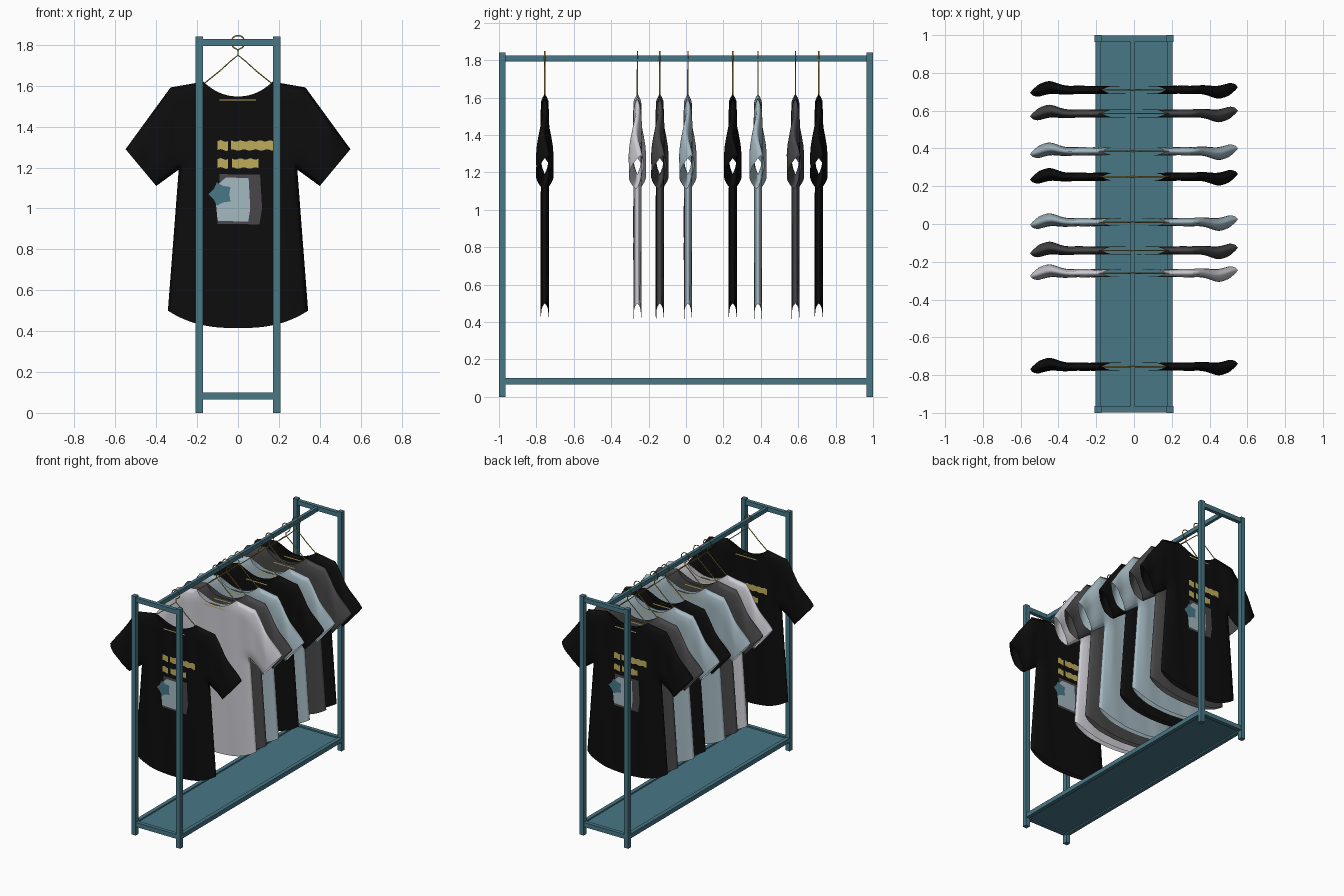
import bpy, bmesh, math
from mathutils import Vector, Matrix
from mathutils.geometry import intersect_point_line

if "Cube" in bpy.data.objects:
    bpy.data.objects.remove(bpy.data.objects["Cube"])


def make_mat(name, r, g, b):
    m = bpy.data.materials.new(name)
    m.diffuse_color = (r, g, b, 1)
    m.use_nodes = True
    m.node_tree.nodes["Principled BSDF"].inputs["Base Color"].default_value = m.diffuse_color
    return m


TEAL = make_mat("teal", 0.065, 0.185, 0.24)
BLACK = make_mat("black", 0.004, 0.004, 0.004)
WHITE = make_mat("pale grey", 0.60, 0.60, 0.65)
DARK = make_mat("dark grey", 0.065, 0.062, 0.065)
BLUE = make_mat("blue grey", 0.37, 0.48, 0.53)
GOLD = make_mat("gold", 0.52, 0.42, 0.10)


def to_object(bm, name, mats, smooth=False):
    me = bpy.data.meshes.new(name)
    for f in bm.faces:
        f.smooth = smooth
    bm.to_mesh(me)
    bm.free()
    for m in mats:
        me.materials.append(m)
    ob = bpy.data.objects.new(name, me)
    bpy.context.collection.objects.link(ob)
    return ob


def box(name, center, size, mat):
    bm = bmesh.new()
    bmesh.ops.create_cube(bm, size=1, matrix=Matrix.Translation(center) @ Matrix.Diagonal((*size, 1)))
    return to_object(bm, name, [mat])


# Rack frame
T = 0.034
for sy, end in ((-1, "front"), (1, "back")):
    for sx, side in ((-1, "left"), (1, "right")):
        box(f"{end}_{side}_post", (sx * 0.19, sy * 0.982, 0.92), (0.036, 0.036, 1.84), TEAL)
    for z, level in ((0.083, "lower"), (1.812, "upper")):
        box(f"{end}_{level}_crossbar", (0, sy * 0.982, z), (0.345, 0.03, T), TEAL)
for sx, side in ((-1, "left"), (1, "right")):
    box(f"{side}_shelf_rail", (sx * 0.19, 0, 0.083), (0.03, 1.93, T), TEAL)
box("shelf_panel", (0, 0, 0.083), (0.352, 1.936, 0.014), TEAL)
box("hanging_rail", (-0.006, 0, 1.81), (0.024, 1.936, 0.032), TEAL)

# Shirt pattern (right half; closed seams, everything else is an opening)
NECK, SHOULDER, ARMPIT = (0.17, 1.62), (0.33, 1.592), (0.29, 1.19)
CUFF_TOP, CUFF_LOW, HEM = (0.55, 1.29), (0.40, 1.11), (0.343, 0.50)
SEAMS = [(NECK, SHOULDER), (SHOULDER, CUFF_TOP), (CUFF_LOW, ARMPIT), (ARMPIT, HEM)]
SEAMS = [(Vector((*a, 0)), Vector((*b, 0))) for a, b in SEAMS]


def mix(a, b, t):
    return a[0] + (b[0] - a[0]) * t, a[1] + (b[1] - a[1]) * t


def seam_distance(x, z):
    p, best = Vector((abs(x), z, 0)), 9
    for a, b in SEAMS:
        q, t = intersect_point_line(p, a, b)
        q = a if t < 0 else b if t > 1 else q
        best = min(best, (p - q).length)
    return best


def depth(x, z):
    """y of the front cloth: puffed away from the seams, with soft folds."""
    ax = abs(x)
    sleeve = min(1, max(0, (ax - 0.3) / 0.15)) * (1 if z > 1.05 else 0)
    puff = (0.020 + 0.013 * sleeve) * min(1, seam_distance(x, z) / 0.07) ** 0.6
    puff += 0.0025 * math.sin(x * 34 + z * 3) * min(1, seam_distance(x, z) / 0.07) * min(1, ax / 0.25)
    sway = math.copysign(1, x) * 0.015 * math.cos((0.55 - ax) * math.pi / 0.12) * sleeve
    return -puff + sway


def top_z(x):
    if x < NECK[0]:
        return 1.548 + 0.072 * (x / NECK[0]) ** 2.2
    return mix(NECK, SHOULDER, (x - NECK[0]) / (SHOULDER[0] - NECK[0]))[1]


def hem_z(u):
    return 0.415 + 0.085 * abs(u) ** 2.6


ROWS_ARM, ROWS_SIDE = 12, 16
COLS = [i / 7 * 0.515 for i in range(7)] + [0.515 + i / 7 * 0.485 for i in range(8)]


def sheet(bm, grid):
    vs = [[bm.verts.new((x, depth(x, z), z)) for x, z in row] for row in grid]
    for r0, r1 in zip(vs, vs[1:]):
        for i in range(len(r0) - 1):
            bm.faces.new((r0[i], r0[i + 1], r1[i + 1], r1[i]))


def add_rotated_copy(bm):
    """The back is the front turned half a circle about the vertical."""
    geo = bmesh.ops.duplicate(bm, geom=bm.verts[:] + bm.edges[:] + bm.faces[:])["geom"]
    new = [g for g in geo if isinstance(g, bmesh.types.BMVert)]
    bmesh.ops.rotate(bm, verts=new, cent=(0, 0, 0), matrix=Matrix.Rotation(math.pi, 3, 'Z'))


def shirt(name, y, mat):
    bm = bmesh.new()
    edge = [mix(SHOULDER, ARMPIT, i / ROWS_ARM) for i in range(ROWS_ARM + 1)]
    edge += [mix(ARMPIT, HEM, i / ROWS_SIDE) for i in range(1, ROWS_SIDE + 1)]
    for s in (-1, 1):
        body = []
        for ex, ez in edge:
            f = (SHOULDER[1] - ez) / (SHOULDER[1] - HEM[1])
            body.append([(s * max(u * ex, 1e-6), top_z(u * SHOULDER[0]) * (1 - f) + hem_z(u) * f)
                         for u in COLS])
        sheet(bm, body)
        arm = []
        for i in range(ROWS_ARM + 1):
            cuff = mix(CUFF_TOP, CUFF_LOW, i / ROWS_ARM)
            pts = [mix(edge[i], cuff, j / 10) for j in range(11)]
            arm.append([(s * px, pz) for px, pz in pts])
        sheet(bm, arm)
    add_rotated_copy(bm)
    bmesh.ops.remove_doubles(bm, verts=bm.verts[:], dist=0.0005)
    bmesh.ops.recalc_face_normals(bm, faces=bm.faces[:])
    to_object(bm, name, [mat], True).location.y = y


def plate(bm, pts, lift, index):
    f = bm.faces.new([bm.verts.new((x, -0.0215 - lift, z)) for x, z in pts])
    f.material_index = index


def brush_bar(bm, x0, x1, z, h):
    n = 14
    xs = [x0 + (x1 - x0) * i / n for i in range(n + 1)]
    top = [(x, z + h * (0.85 + 0.15 * math.sin(x * 130))) for x in xs]
    low = [(x, z - h * (0.85 + 0.15 * math.cos(x * 110))) for x in xs]
    plate(bm, low + top[::-1], 0.002, 0)


def chest_print(name, y):
    bm = bmesh.new()
    for x0, x1, z in ((-0.10, -0.05, 1.308), (-0.035, 0.178, 1.308),
                      (-0.10, -0.05, 1.22), (-0.03, 0.10, 1.22)):
        brush_bar(bm, x0, x1, z, 0.026)
    # Dark block, pale block and jagged splash, layered
    plate(bm, [(-0.10, 0.925), (0.105, 0.922), (0.118, 1.0), (0.108, 1.165), (-0.09, 1.168)], 0.0015, 1)
    plate(bm, [(-0.10, 0.94), (0.05, 0.935), (0.06, 1.0), (0.052, 1.148), (-0.06, 1.152),
               (-0.115, 1.10)], 0.003, 2)
    splash = [(-0.085 + r * math.cos(a), 1.07 + r * math.sin(a)) for r, a in
              ((0.06 if i % 2 else 0.042, i * math.pi / 5) for i in range(10))]
    plate(bm, splash, 0.0045, 3)
    add_rotated_copy(bm)
    to_object(bm, name, [GOLD, DARK, BLUE, TEAL]).location.y = y


def neck_trim(name, y):
    bm = bmesh.new()
    plate(bm, [(-0.09, 1.527), (0.087, 1.527), (0.087, 1.534), (-0.09, 1.534)], 0.001, 0)
    add_rotated_copy(bm)
    to_object(bm, name, [GOLD]).location.y = y


# Wire hanger: hook and shoulder loop as bevelled curves
def hanger(name, y, flip):
    cu = bpy.data.curves.new(name, 'CURVE')
    cu.dimensions = '3D'
    cu.bevel_depth, cu.bevel_resolution = 0.0035, 1
    hook = [(0.033 * math.cos(a), 1.813 + 0.033 * math.sin(a)) for a in
            (math.radians(190 - 20 * i) for i in range(13))]
    hook += [(0.0, 1.775), (0.0, 1.75)]
    half = [(0.0, 1.75), (0.035, 1.722), (0.09, 1.672), (0.165, 1.612), (0.29, 1.55), (0.28, 1.538)]
    loop = half + [(-x, z) for x, z in half[:0:-1]]
    for pts, closed in ((hook, False), (loop, True)):
        sp = cu.splines.new('POLY')
        sp.points.add(len(pts) - 1)
        sp.use_cyclic_u = closed
        for p, (x, z) in zip(sp.points, pts):
            p.co = (x * flip, 0, z, 1)
    cu.materials.append(GOLD)
    ob = bpy.data.objects.new(name, cu)
    ob.location.y = y
    bpy.context.collection.objects.link(ob)


# Row of shirts
ROW = ((-0.755, BLACK), (-0.26, WHITE), (-0.14, DARK), (0.01, BLUE),
       (0.25, BLACK), (0.385, BLUE), (0.585, DARK), (0.71, BLACK))
for i, (y, mat) in enumerate(ROW, 1):
    shirt(f"shirt_{i}", y, mat)
    neck_trim(f"neck_trim_{i}", y)
    hanger(f"hanger_{i}", y, 1 if i % 2 else -1)
    if mat is BLACK:
        chest_print(f"chest_print_{i}", y)
